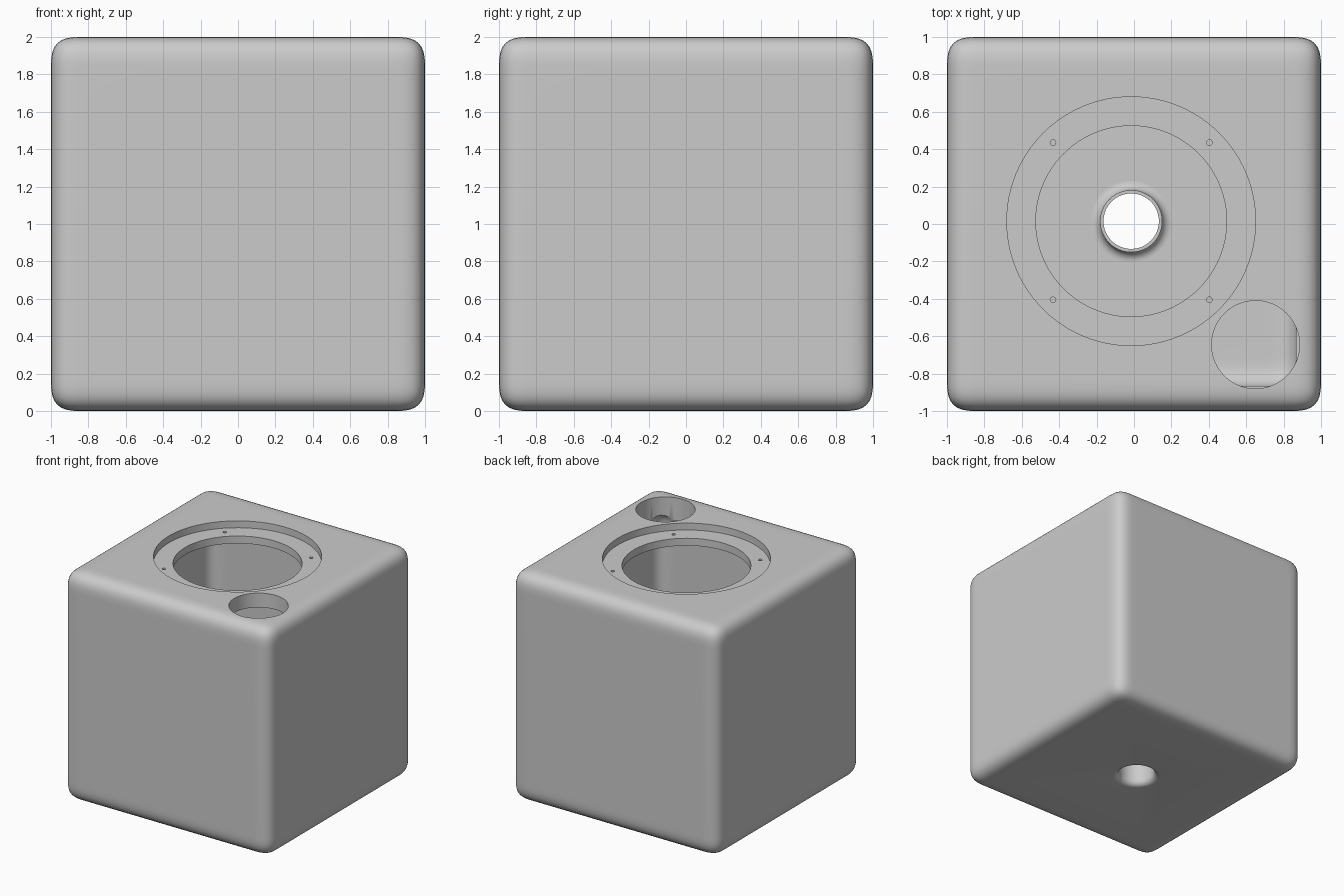
import bpy, math

if "Cube" in bpy.data.objects:
    bpy.data.objects.remove(bpy.data.objects["Cube"], do_unlink=True)

WALL = 0.125
CX, CY = -0.015, 0.015          # shared axis of the round opening and the tube

grey = bpy.data.materials.new("light grey")
grey.use_nodes = True
colour = (0.6, 0.6, 0.6, 1)
grey.diffuse_color = colour
grey.node_tree.nodes["Principled BSDF"].inputs["Base Color"].default_value = colour


def activate(obj):
    bpy.ops.object.select_all(action="DESELECT")
    obj.select_set(True)
    bpy.context.view_layer.objects.active = obj


def rounded_box(name, size):
    """Cube with soft, gradually curving edges."""
    bpy.ops.mesh.primitive_cube_add(size=size, location=(0, 0, 1))
    obj = bpy.context.object
    obj.name = name
    bevel = obj.modifiers.new("soft edges", "BEVEL")
    bevel.width, bevel.segments, bevel.profile = 0.18, 12, 0.66
    bpy.ops.object.modifier_apply(modifier=bevel.name)
    obj.data.materials.append(grey)
    return obj


def lathe(name, profile, x, y, steps=96, closed=False):
    """Spin (radius, height) points around z; open profiles get end caps."""
    n = len(profile)
    verts = [(r * math.cos(a), r * math.sin(a), z)
             for a in (2 * math.pi * i / steps for i in range(steps))
             for r, z in profile]
    faces = []
    for i in range(steps):
        j = (i + 1) % steps
        for k in range(n if closed else n - 1):
            m = (k + 1) % n
            faces.append((i * n + k, j * n + k, j * n + m, i * n + m))
    if not closed:
        faces.append([i * n for i in reversed(range(steps))])
        faces.append([i * n + n - 1 for i in range(steps)])
    mesh = bpy.data.meshes.new(name)
    mesh.from_pydata(verts, [], faces)
    mesh.materials.append(grey)
    obj = bpy.data.objects.new(name, mesh)
    obj.location = (x, y, 0)
    bpy.context.collection.objects.link(obj)
    return obj


def cut(target, cutter):
    activate(target)
    mod = target.modifiers.new("cut", "BOOLEAN")
    mod.operation, mod.solver, mod.object = "DIFFERENCE", "EXACT", cutter
    bpy.ops.object.modifier_apply(modifier=mod.name)
    bpy.data.objects.remove(cutter, do_unlink=True)


def flare(radius, z, r=0.05, steps=8):
    """Quarter-round widening towards the bottom, listed upwards."""
    return [(radius + r * (1 - math.cos(t)), z + r * (1 - math.sin(t)))
            for t in (math.pi / 2 * (1 - i / steps) for i in range(steps + 1))]


# Hollow enclosure
body = rounded_box("enclosure", 2)
cut(body, rounded_box("cavity_cutter", 2 - 2 * WALL))

# Stepped round opening and corner port in the top
cut(body, lathe("recess_cutter", [(0.665, 1.94), (0.665, 2.1)], CX, CY))
cut(body, lathe("opening_cutter", [(0.51, 1.8), (0.51, 2.1)], CX, CY))
cut(body, lathe("port_cutter", [(0.235, 1.8), (0.235, 2.1)], 0.65, -0.645, 64))

# Four screw holes in the recess
for sx in (-1, 1):
    for sy in (-1, 1):
        cut(body, lathe("screw_cutter", [(0.015, 1.8), (0.015, 2.1)],
                        CX + sx * 0.418, CY + sy * 0.42, 16))

# Flared hole through the floor
cut(body, lathe("floor_cutter",
                [(0.2, -0.1)] + flare(0.148, 0) + [(0.148, 0.3)], CX, CY))

# Tube standing on the floor around the hole, with a filleted foot
tube = lathe("port_tube", [(0.148, WALL)] + flare(0.166, WALL)
             + [(0.166, 0.7), (0.148, 0.7)], CX, CY, closed=True)

for obj in (body, tube):
    activate(obj)
    bpy.ops.object.shade_smooth_by_angle(angle=math.radians(30))
